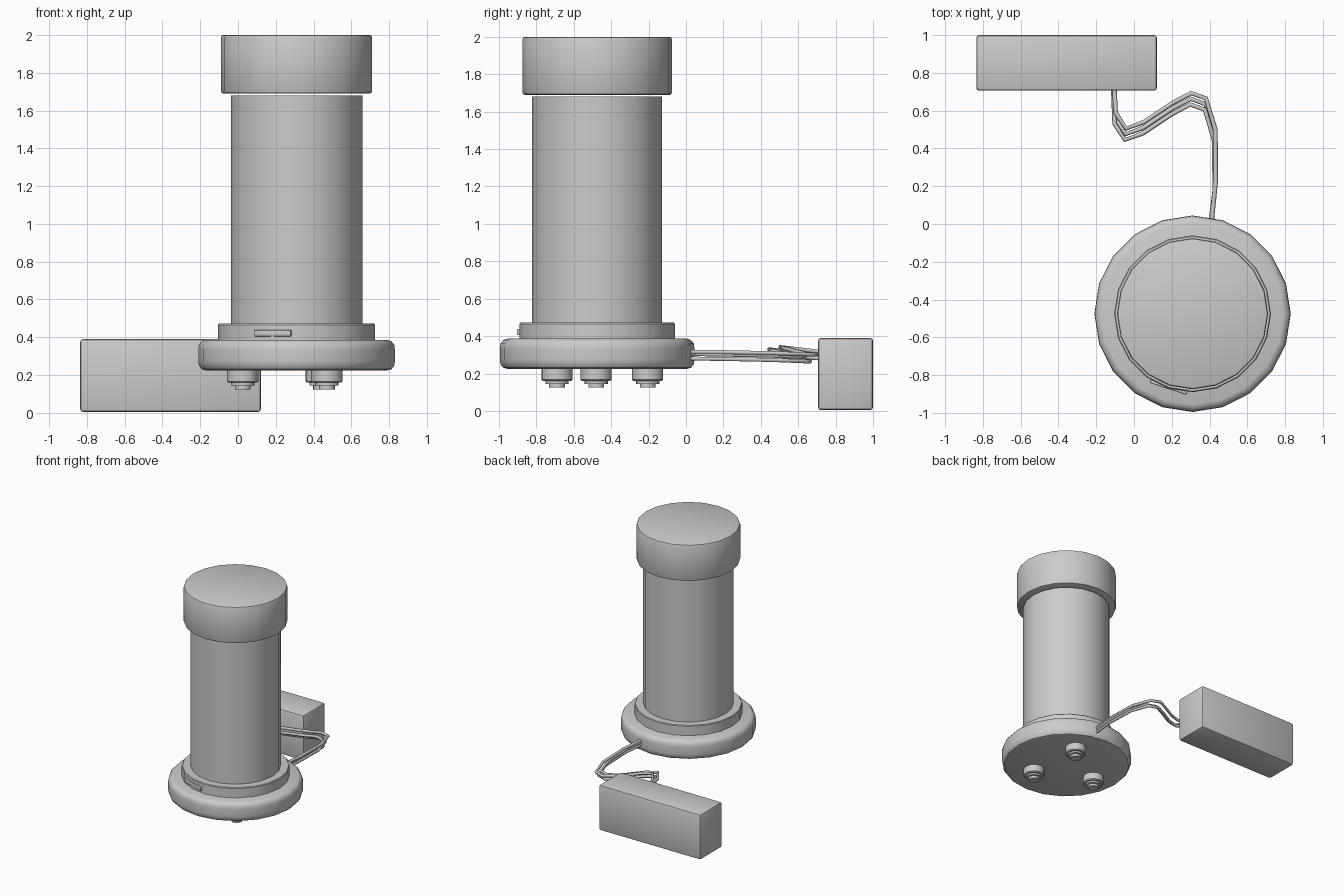
import bpy, bmesh, math

if "Cube" in bpy.data.objects:
    bpy.data.objects.remove(bpy.data.objects["Cube"])

CX, CY = 0.31, -0.475   # lamp axis


def finish(name, bm):
    me = bpy.data.meshes.new(name)
    bm.to_mesh(me)
    bm.free()
    ob = bpy.data.objects.new(name, me)
    bpy.context.collection.objects.link(ob)
    return ob


def smooth(ob):
    bpy.ops.object.select_all(action='DESELECT')
    ob.select_set(True)
    bpy.context.view_layer.objects.active = ob
    bpy.ops.object.shade_smooth_by_angle(angle=math.radians(35))


def lathe(name, profile, x=CX, y=CY, sides=20):
    """Closed turned solid from (radius, z) points listed bottom to top."""
    bm = bmesh.new()
    rings = []
    for r, z in profile:
        rings.append([bm.verts.new((x + r * math.cos(i * math.tau / sides),
                                    y + r * math.sin(i * math.tau / sides), z))
                      for i in range(sides)])
    for a, b in zip(rings, rings[1:]):
        for i in range(sides):
            j = (i + 1) % sides
            bm.faces.new((a[i], a[j], b[j], b[i]))
    bm.faces.new(rings[0][::-1])
    bm.faces.new(rings[-1])
    ob = finish(name, bm)
    smooth(ob)
    return ob


def box(name, centre, size, bevel, turn=0.0):
    bm = bmesh.new()
    bmesh.ops.create_cube(bm, size=1)
    bmesh.ops.scale(bm, vec=size, verts=bm.verts)
    bmesh.ops.bevel(bm, geom=bm.edges[:], offset=bevel, segments=2,
                    profile=0.5, affect='EDGES')
    ob = finish(name, bm)
    ob.location = centre
    ob.rotation_euler.z = turn
    smooth(ob)
    return ob


# Rounded base disc
lathe("base", [(0.48, 0.225), (0.502, 0.231), (0.517, 0.25), (0.52, 0.275),
               (0.52, 0.335), (0.517, 0.36), (0.502, 0.379), (0.48, 0.387)])

# Collar, tube and cap
lathe("collar", [(0.415, 0.38), (0.415, 0.466), (0.41, 0.472)])
lathe("tube", [(0.348, 0.465), (0.348, 1.68)])
lathe("cap", [(0.387, 1.69), (0.396, 1.694), (0.40, 1.703),
              (0.40, 1.987), (0.396, 1.996), (0.387, 2.0)])

# Switch set into the front of the collar
a = math.radians(-108)
box("switch", (CX + 0.406 * math.cos(a), CY + 0.406 * math.sin(a), 0.422),
    (0.205, 0.025, 0.034), 0.006, a + math.pi / 2)

# Stepped feet
for i, (x, y) in enumerate([(0.025, -0.48), (0.47, -0.69), (0.44, -0.205)]):
    lathe(f"foot_{i + 1}",
          [(0.042, 0.125), (0.042, 0.145), (0.062, 0.145), (0.062, 0.16),
           (0.076, 0.16), (0.083, 0.167), (0.083, 0.23)], x, y)

# Power box
box("power_box", (-0.357, 0.853, 0.1975), (0.956, 0.294, 0.385), 0.015)

# Cable: three parallel strands
path = [(0.408, 0.01, 0.30), (0.43, 0.2, 0.298), (0.428, 0.47, 0.292),
        (0.378, 0.635, 0.285), (0.30, 0.663, 0.285), (0.20, 0.61, 0.29),
        (0.05, 0.51, 0.315), (-0.045, 0.475, 0.325), (-0.10, 0.56, 0.315),
        (-0.107, 0.72, 0.30)]
for n, (dx, dy, dz) in enumerate([(-0.003, -0.03, 0.004), (0, 0, -0.02),
                                  (0.003, 0.03, 0.016)]):
    cu = bpy.data.curves.new(f"cable_{n + 1}", 'CURVE')
    cu.dimensions = '3D'
    cu.bevel_depth = 0.012
    cu.bevel_resolution = 1
    cu.use_fill_caps = True
    sp = cu.splines.new('POLY')
    sp.points.add(len(path) - 1)
    last = len(path) - 1
    for i, (p, (x, y, z)) in enumerate(zip(sp.points, path)):
        k = 0 if i in (0, last) else 1   # ends stay tucked into the parts
        p.co = (x + dx, y + dy * k, z + dz, 1)
    ob = bpy.data.objects.new(f"cable_{n + 1}", cu)
    bpy.context.collection.objects.link(ob)
